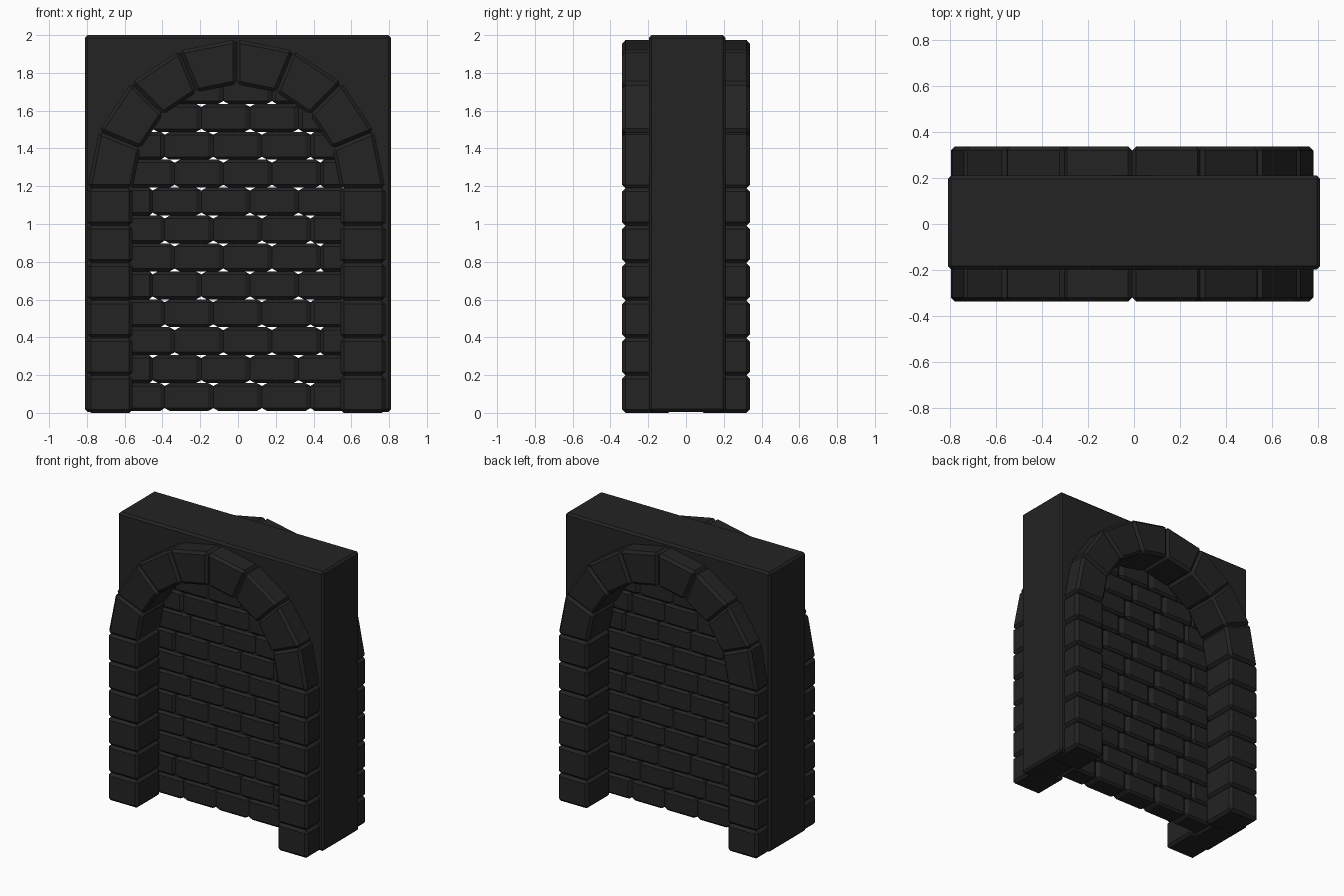
import bpy, bmesh, math
from mathutils import Vector

if "Cube" in bpy.data.objects:
    bpy.data.objects.remove(bpy.data.objects["Cube"])

CX, ZC = -0.008, 1.19          # arch centre
R_IN, R_OUT = 0.55, 0.788      # stone ring radii

stone = bpy.data.materials.new("charcoal stone")
stone.diffuse_color = (0.017, 0.017, 0.017, 1)
stone.use_nodes = True
stone.node_tree.nodes["Principled BSDF"].inputs["Base Color"].default_value = stone.diffuse_color


def finish(bm, name):
    bmesh.ops.recalc_face_normals(bm, faces=bm.faces[:])
    me = bpy.data.meshes.new(name)
    bm.to_mesh(me)
    bm.free()
    ob = bpy.data.objects.new(name, me)
    me.materials.append(stone)
    bpy.context.collection.objects.link(ob)
    return ob


def prism(bm, pts, y0, y1):
    """Extrude an x-z outline from y0 to y1."""
    a = [bm.verts.new((x, y0, z)) for x, z in pts]
    b = [bm.verts.new((x, y1, z)) for x, z in pts]
    bm.faces.new(a)
    bm.faces.new(b[::-1])
    for i in range(len(a)):
        j = (i + 1) % len(a)
        bm.faces.new((a[i], b[i], b[j], a[j]))


def chamfer(bm, width):
    bmesh.ops.bevel(bm, geom=bm.edges[:], offset=width, segments=1,
                    affect='EDGES', profile=0.5)


def polar(r, ang):
    return (CX + r * math.cos(ang), ZC + r * math.sin(ang))


# wall slab with arched opening
R_HOLE = 0.60
outline = [(-0.81, 0.006), (-0.81, 2.0), (0.81, 2.0), (0.81, 0.006), (CX + R_HOLE, 0.006)]
outline += [polar(R_HOLE, math.pi * i / 16) for i in range(17)]
outline += [(CX - R_HOLE, 0.006)]
bm = bmesh.new()
prism(bm, outline, -0.197, 0.21)
wall = finish(bm, "wall")
mod = wall.modifiers.new("chamfer", 'BEVEL')
mod.width, mod.segments = 0.014, 1
mod.limit_method, mod.angle_limit = 'ANGLE', math.radians(60)

# stone surround, front and back
for side, y0, y1 in (("front", -0.338, -0.075), ("back", 0.075, 0.338)):
    bm = bmesh.new()
    h = ZC / 6
    for s in (-1, 1):                       # jamb stones
        xa, xb = CX + s * R_IN, CX + s * R_OUT
        for i in range(6):
            prism(bm, [(xa, i * h), (xb, i * h), (xb, i * h + h), (xa, i * h + h)], y0, y1)
    step = math.pi / 8
    for i in range(8):                      # arch stones
        a, b = i * step, (i + 1) * step
        prism(bm, [polar(R_IN, a), polar(R_OUT, a), polar(R_OUT, b), polar(R_IN, b)], y0, y1)
    chamfer(bm, 0.018)
    finish(bm, side + "_arch_stones")

# brick infill, rows in running bond
PITCH, WIDTH, DEPTH, Z0 = 0.1478, 0.2575, 0.15, 0.01
offsets = (-0.388, -0.452, -0.335)
bm = bmesh.new()
for row in range(12):
    zb = Z0 + row * PITCH
    half = math.sqrt(0.6 ** 2 - max(0, zb - ZC) ** 2)
    lo, hi = CX - half, CX + half
    for k in range(-2, 6):
        x0 = max(lo, offsets[row % 3] + k * WIDTH)
        x1 = min(hi, offsets[row % 3] + (k + 1) * WIDTH)
        if x1 - x0 < 0.02:
            continue
        cube = bmesh.new()
        bmesh.ops.create_cube(cube, size=1)
        chamfer(cube, 0.105)
        bmesh.ops.scale(cube, vec=Vector((x1 - x0, DEPTH, PITCH)), verts=cube.verts[:])
        bmesh.ops.translate(cube, vec=Vector(((x0 + x1) / 2, 0, zb + PITCH / 2)), verts=cube.verts[:])
        tmp = bpy.data.meshes.new("brick")
        cube.to_mesh(tmp)
        cube.free()
        bm.from_mesh(tmp)
        bpy.data.meshes.remove(tmp)
finish(bm, "brick_infill")
